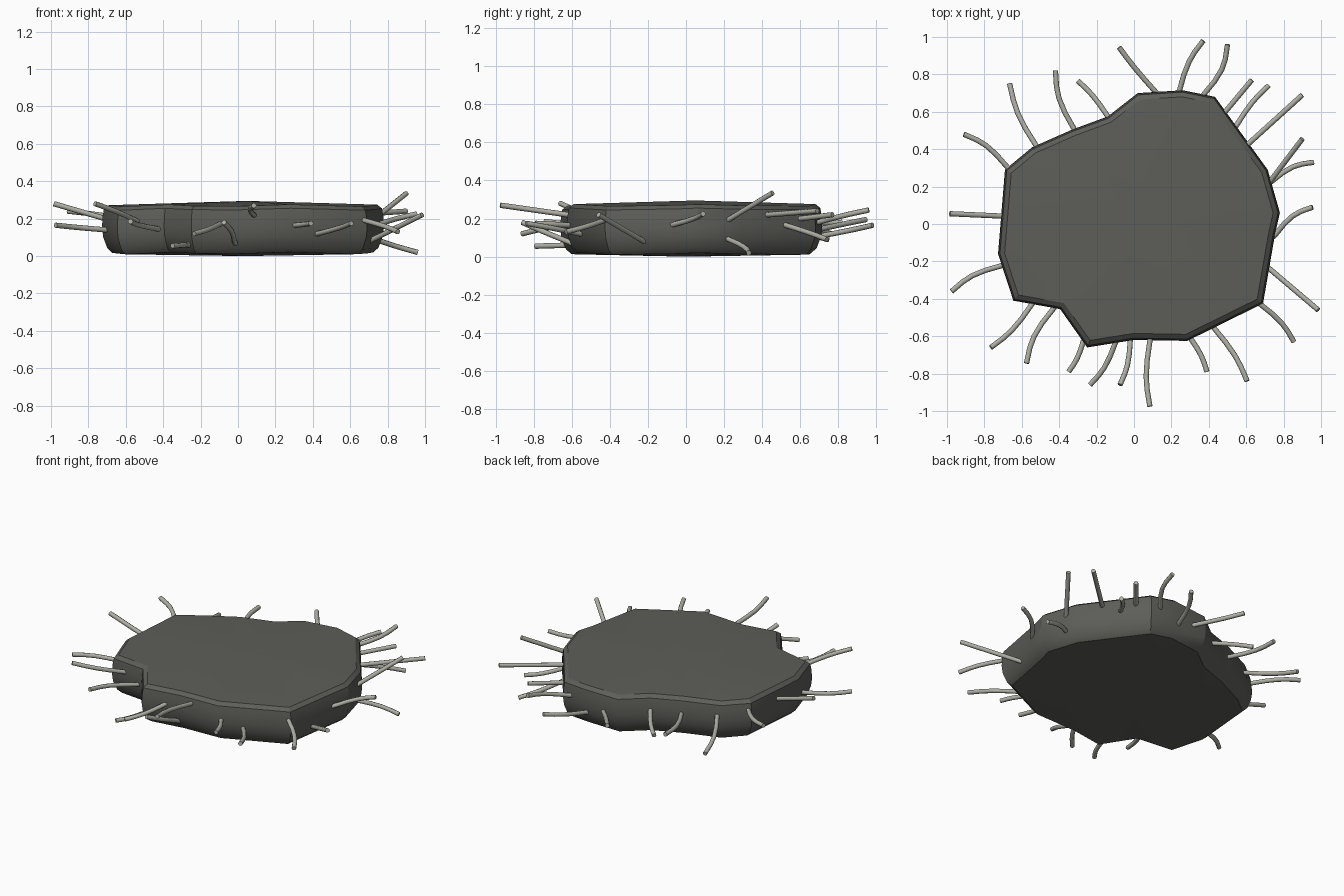
import bpy, bmesh, math
from mathutils import Vector

if "Cube" in bpy.data.objects:
    bpy.data.objects.remove(bpy.data.objects["Cube"])

# Irregular plan outline of the slab, counter-clockwise
OUTLINE = [Vector(p) for p in [
    (.78, .06), (.715, .29), (.433, .68), (.26, .715), (.02, .70), (-.14, .575),
    (-.33, .505), (-.545, .41), (-.69, .29), (-.727, -.16), (-.645, -.41),
    (-.395, -.455), (-.25, -.66), (0, -.62), (.285, -.625), (.69, -.425), (.755, -.05)]]
N = len(OUTLINE)

# Bristles by side: (outline position, base z, tip x, tip y, tip z, sideways bend)
RIGHT = [(.75, .20, .90, .455, .335, 0), (.72, .09, .96, .33, .02, .024),
         (15.97, .17, .955, .09, .225, .026), (15.5, .09, .985, -.46, .22, 0),
         (14.97, .19, .855, -.63, .13, .018)]
BACK = [(5.95, .17, -.42, .82, .18, .027), (5.0, .17, -.30, .765, .12, -.01),
        (3.6, .145, -.08, .945, .195, .005), (3.07, .11, .37, .98, .165, .02),
        (2.35, .18, .50, .96, .245, -.03), (1.8, .20, .63, .77, .22, 0),
        (1.6, .165, .72, .74, .09, .012), (1.36, .22, .90, .69, .24, 0)]
LEFT = [(8.55, .20, -.985, .055, .28, 0), (7.9, .21, -.91, .48, .24, -.024),
        (6.9, .175, -.665, .75, .09, .022), (9.25, .14, -.975, -.36, .165, -.024)]
FRONT = [(10.4, .19, -.765, -.66, .28, .018), (10.87, .145, -.575, -.745, .185, -.028),
         (11.85, .06, -.35, -.79, .055, .01), (12.6, .17, -.235, -.86, .12, .018),
         (12.92, .08, -.075, -.86, .18, .015), (13.3, .22, .085, -.975, .27, -.02),
         (14.05, .165, .39, -.79, .175, .01), (14.35, .12, .605, -.84, .175, .017)]


def material(name, color):
    m = bpy.data.materials.new(name)
    m.diffuse_color = (*color, 1)
    m.use_nodes = True
    m.node_tree.nodes["Principled BSDF"].inputs["Base Color"].default_value = m.diffuse_color
    return m


def inset(i, d):
    """Outline corner i moved inward by d along its mitre."""
    p = OUTLINE[i]
    a = (p - OUTLINE[i - 1]).normalized()
    b = (OUTLINE[(i + 1) % N] - p).normalized()
    na, nb = Vector((-a.y, a.x)), Vector((-b.y, b.x))
    m = (na + nb).normalized()
    return p + m * d / max(m.dot(nb), .6)


# Slab: stacked rings with a rounded underside and a bevelled top rim
bm = bmesh.new()
rings = []
for d, z in [(.055, .015), (.028, .04), (.006, .10), (0, .15), (.003, .21), (.01, .25), (.035, .27)]:
    rings.append([bm.verts.new((*inset(i, d), z + .006 * math.sin(2.3 * i + 1)))
                  for i in range(N)])
for lo, hi in zip(rings, rings[1:]):
    for i in range(N):
        j = (i + 1) % N
        bm.faces.new((lo[i], lo[j], hi[j], hi[i]))
bottom, top = bm.verts.new((.03, 0, 0)), bm.verts.new((.05, .05, .295))
for i in range(N):
    j = (i + 1) % N
    bm.faces.new((rings[0][j], rings[0][i], bottom))
    bm.faces.new((rings[-1][i], rings[-1][j], top))
bmesh.ops.recalc_face_normals(bm, faces=bm.faces)
mesh = bpy.data.meshes.new("slab")
bm.to_mesh(mesh)
bm.free()
slab = bpy.data.objects.new("slab", mesh)
bpy.context.collection.objects.link(slab)
mesh.materials.append(material("dark_stone", (.11, .11, .10)))
bpy.context.view_layer.objects.active = slab
slab.select_set(True)
bpy.ops.object.shade_smooth_by_angle(angle=math.radians(28))
slab.select_set(False)


# Bristles: thin bent rods growing out of the rim
def bristles(name, rows, mat):
    cu = bpy.data.curves.new(name, 'CURVE')
    cu.dimensions = '3D'
    cu.bevel_depth = .014
    cu.bevel_resolution = 2
    cu.use_fill_caps = True
    for u, z0, tx, ty, tz, bend in rows:
        k = int(u)
        p = OUTLINE[k].lerp(OUTLINE[(k + 1) % N], u - k)
        base, tip = Vector((*p, z0)), Vector((tx, ty, tz))
        run = tip - base
        side = Vector((-run.y, run.x, 0)).normalized()
        pts = [base - run.normalized() * .05, base]
        pts += [base + run * t + side * bend * s for t, s in ((.3, .75), (.55, 1), (.75, .75))]
        pts.append(tip)
        sp = cu.splines.new('POLY')
        sp.points.add(len(pts) - 1)
        for sp_pt, co in zip(sp.points, pts):
            sp_pt.co = (*co, 1)
    cu.materials.append(mat)
    ob = bpy.data.objects.new(name, cu)
    bpy.context.collection.objects.link(ob)


pale = material("pale_bristle", (.42, .42, .37))
for name, rows in (("right_bristles", RIGHT), ("back_bristles", BACK),
                   ("left_bristles", LEFT), ("front_bristles", FRONT)):
    bristles(name, rows, pale)
